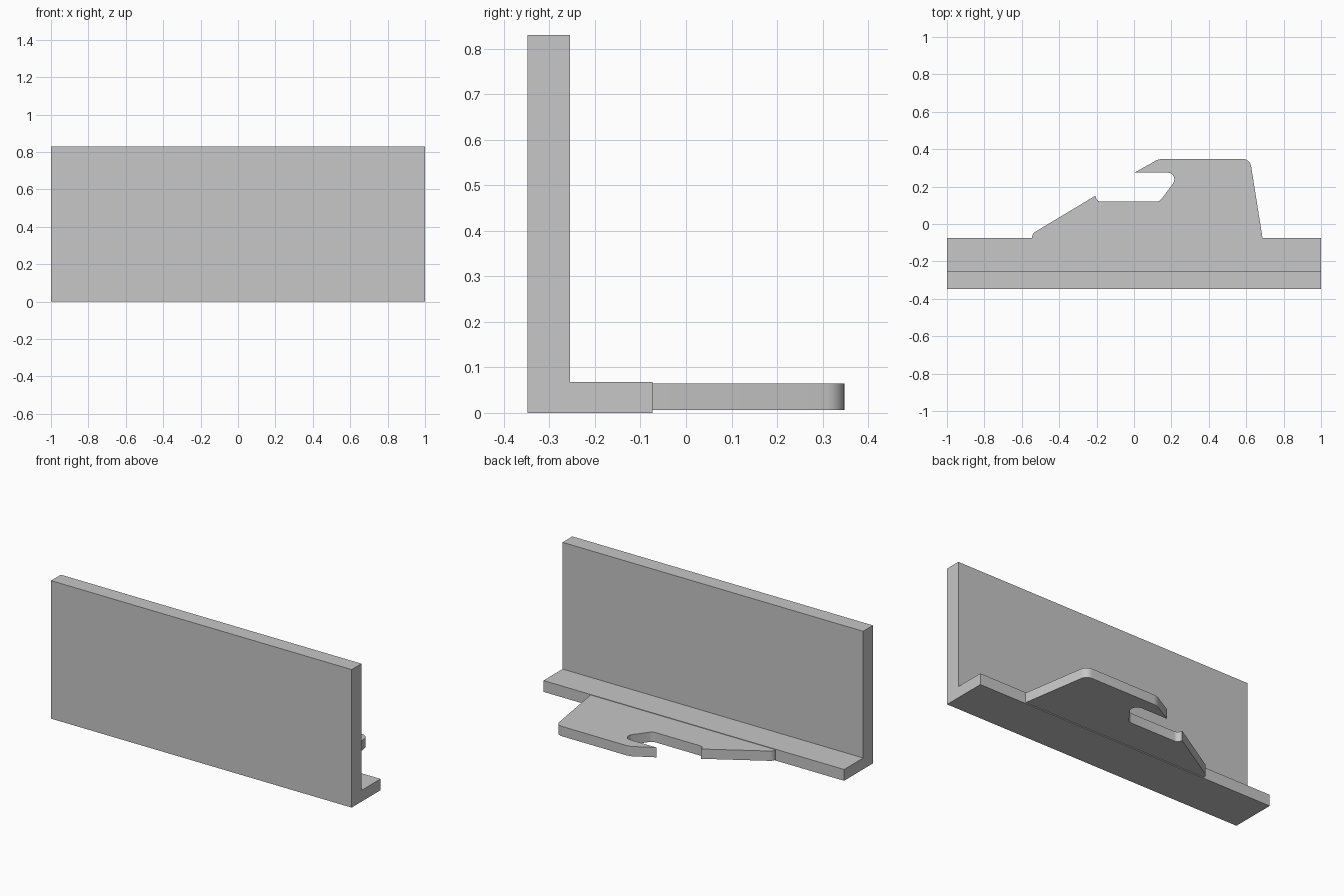
import bpy
import bmesh
import math
from mathutils import Vector

cube = bpy.data.objects.get("Cube")
if cube:
    bpy.data.objects.remove(cube, do_unlink=True)

# Plain light grey metal
metal = bpy.data.materials.new("light grey metal")
metal.use_nodes = True
grey = (0.57, 0.57, 0.57, 1)
metal.diffuse_color = grey
metal.node_tree.nodes["Principled BSDF"].inputs["Base Color"].default_value = grey


def rounded_outline(corners, steps=6):
    """Turn (x, y, radius) corners into points with tangent arcs."""
    points = []
    for i, (x, y, radius) in enumerate(corners):
        here = Vector((x, y))
        if radius == 0:
            points.append(here)
            continue
        to_prev = (Vector(corners[i - 1][:2]) - here).normalized()
        to_next = (Vector(corners[(i + 1) % len(corners)][:2]) - here).normalized()
        half = to_prev.angle(to_next) / 2
        centre = here + (to_prev + to_next).normalized() * radius / math.sin(half)
        reach = radius / math.tan(half)
        start = (here + to_prev * reach - centre).normalized()
        end = (here + to_next * reach - centre).normalized()
        points += [centre + radius * start.slerp(end, s / steps)
                   for s in range(steps + 1)]
    return points


def extrude_profile(name, points, offset):
    """Fill a closed 3D outline and extrude it along offset."""
    bm = bmesh.new()
    face = bm.faces.new([bm.verts.new(p) for p in points])
    result = bmesh.ops.extrude_face_region(bm, geom=[face], use_keep_orig=True)
    moved = [v for v in result["geom"] if isinstance(v, bmesh.types.BMVert)]
    bmesh.ops.translate(bm, verts=moved, vec=offset)
    bmesh.ops.recalc_face_normals(bm, faces=bm.faces)
    mesh = bpy.data.meshes.new(name)
    bm.to_mesh(mesh)
    bm.free()
    mesh.materials.append(metal)
    obj = bpy.data.objects.new(name, mesh)
    bpy.context.collection.objects.link(obj)
    return obj


# L-shaped angle: tall front wall and short bottom flange
FRONT, WALL_BACK, FLANGE_BACK = -0.348, -0.255, -0.074
HEIGHT, FLANGE_TOP = 0.83, 0.068
section = [(FRONT, 0), (FLANGE_BACK, 0), (FLANGE_BACK, FLANGE_TOP),
           (WALL_BACK, FLANGE_TOP), (WALL_BACK, HEIGHT), (FRONT, HEIGHT)]
extrude_profile("angle_bar", [(-1, y, z) for y, z in section], (2, 0, 0))

# Hook plate behind the flange: x, y, corner radius
hook = [
    (-0.545, FLANGE_BACK, 0), (-0.545, -0.052, 0.035),
    (-0.205, 0.152, 0), (-0.205, 0.12, 0.028),
    (0.137, 0.12, 0.04), (0.253, 0.275, 0.037),
    (0.003, 0.275, 0), (0.133, 0.348, 0.09),
    (0.62, 0.348, 0.045), (0.687, FLANGE_BACK, 0),
]
plate = extrude_profile("hook_plate",
                        [(p.x, p.y, 0.006) for p in rounded_outline(hook)],
                        (0, 0, 0.059))

# Smooth only the rounded corners
bpy.ops.object.select_all(action="DESELECT")
plate.select_set(True)
bpy.context.view_layer.objects.active = plate
bpy.ops.object.shade_smooth_by_angle(angle=math.radians(28))
